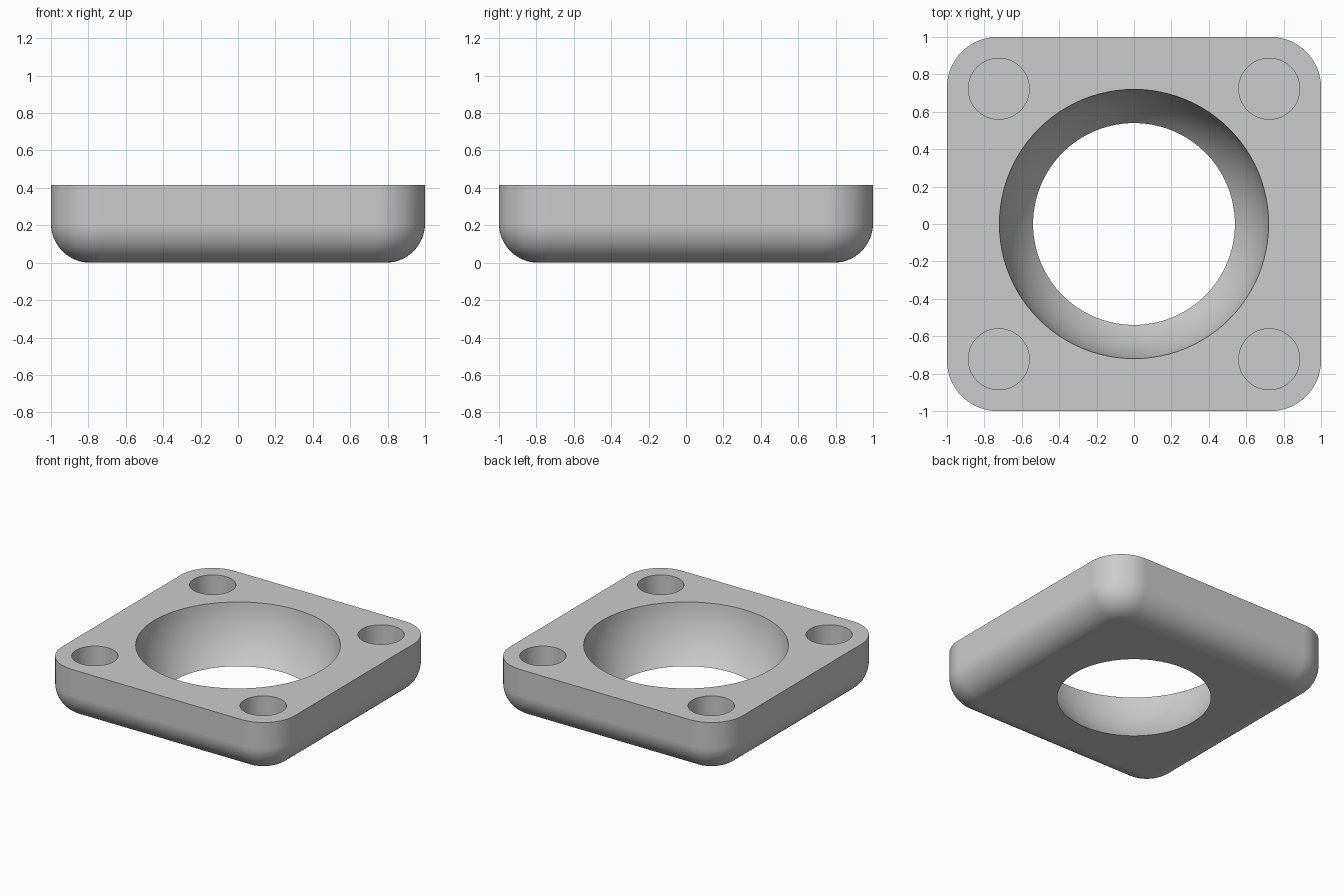
import bpy
import bmesh
from math import sin, cos, pi

if "Cube" in bpy.data.objects:
    bpy.data.objects.remove(bpy.data.objects["Cube"], do_unlink=True)

HEIGHT = 0.415
CORNER = 0.27      # corner radius seen from above
FILLET = 0.21      # rounding of the lower edge
POCKET_DEPTH = 0.25

grey = bpy.data.materials.new("plain grey")
grey.use_nodes = True
colour = (0.6, 0.6, 0.6, 1)
grey.diffuse_color = colour
grey.node_tree.nodes["Principled BSDF"].inputs["Base Color"].default_value = colour


def rounded_square(bm, radius, z, steps=16):
    """Ring of vertices around a square with rounded corners."""
    ring = []
    centre = 1 - CORNER
    for quarter, (sx, sy) in enumerate([(1, 1), (-1, 1), (-1, -1), (1, -1)]):
        for i in range(steps + 1):
            a = (quarter + i / steps) * pi / 2
            ring.append(bm.verts.new((sx * centre + radius * cos(a),
                                      sy * centre + radius * sin(a), z)))
    return ring


# Plate body: stacked rings, rounded towards the bottom
bm = bmesh.new()
rings = []
for i in range(17):
    a = i / 16 * pi / 2
    rings.append(rounded_square(bm, CORNER - FILLET * (1 - sin(a)), FILLET * (1 - cos(a))))
rings.append(rounded_square(bm, CORNER, HEIGHT))
for low, high in zip(rings, rings[1:]):
    for j in range(len(low)):
        k = (j + 1) % len(low)
        bm.faces.new((low[j], low[k], high[k], high[j]))
bm.faces.new(rings[-1])
bm.faces.new(rings[0][::-1])
bmesh.ops.recalc_face_normals(bm, faces=bm.faces)
mesh = bpy.data.meshes.new("base_plate")
bm.to_mesh(mesh)
bm.free()
mesh.materials.append(grey)
plate = bpy.data.objects.new("base_plate", mesh)
bpy.context.collection.objects.link(plate)


def cut(cutter):
    """Subtract the cutter from the plate and remove it."""
    cutter.hide_render = True
    cutter.data.materials.append(grey)
    mod = plate.modifiers.new("cut", 'BOOLEAN')
    mod.operation = 'DIFFERENCE'
    mod.solver = 'EXACT'
    mod.object = cutter
    bpy.ops.object.select_all(action='DESELECT')
    bpy.context.view_layer.objects.active = plate
    plate.select_set(True)
    bpy.ops.object.modifier_apply(modifier=mod.name)
    bpy.data.objects.remove(cutter, do_unlink=True)


# Spherical seat through the middle
bpy.ops.mesh.primitive_uv_sphere_add(segments=96, ring_count=64, radius=0.723,
                                     location=(0, 0, HEIGHT + 0.066))
cut(bpy.context.object)

# Round blind pockets in the four corners
for x in (-0.723, 0.723):
    for y in (-0.723, 0.723):
        bpy.ops.mesh.primitive_cylinder_add(vertices=64, radius=0.163, depth=2 * POCKET_DEPTH,
                                            location=(x, y, HEIGHT))
        cut(bpy.context.object)

# Smooth curved walls, keep rims crisp and large faces flat
bpy.ops.object.select_all(action='DESELECT')
plate.select_set(True)
bpy.context.view_layer.objects.active = plate
bpy.ops.object.shade_smooth_by_angle(angle=pi / 6)
flat = plate.modifiers.new("flat faces", 'WEIGHTED_NORMAL')
flat.keep_sharp = True
